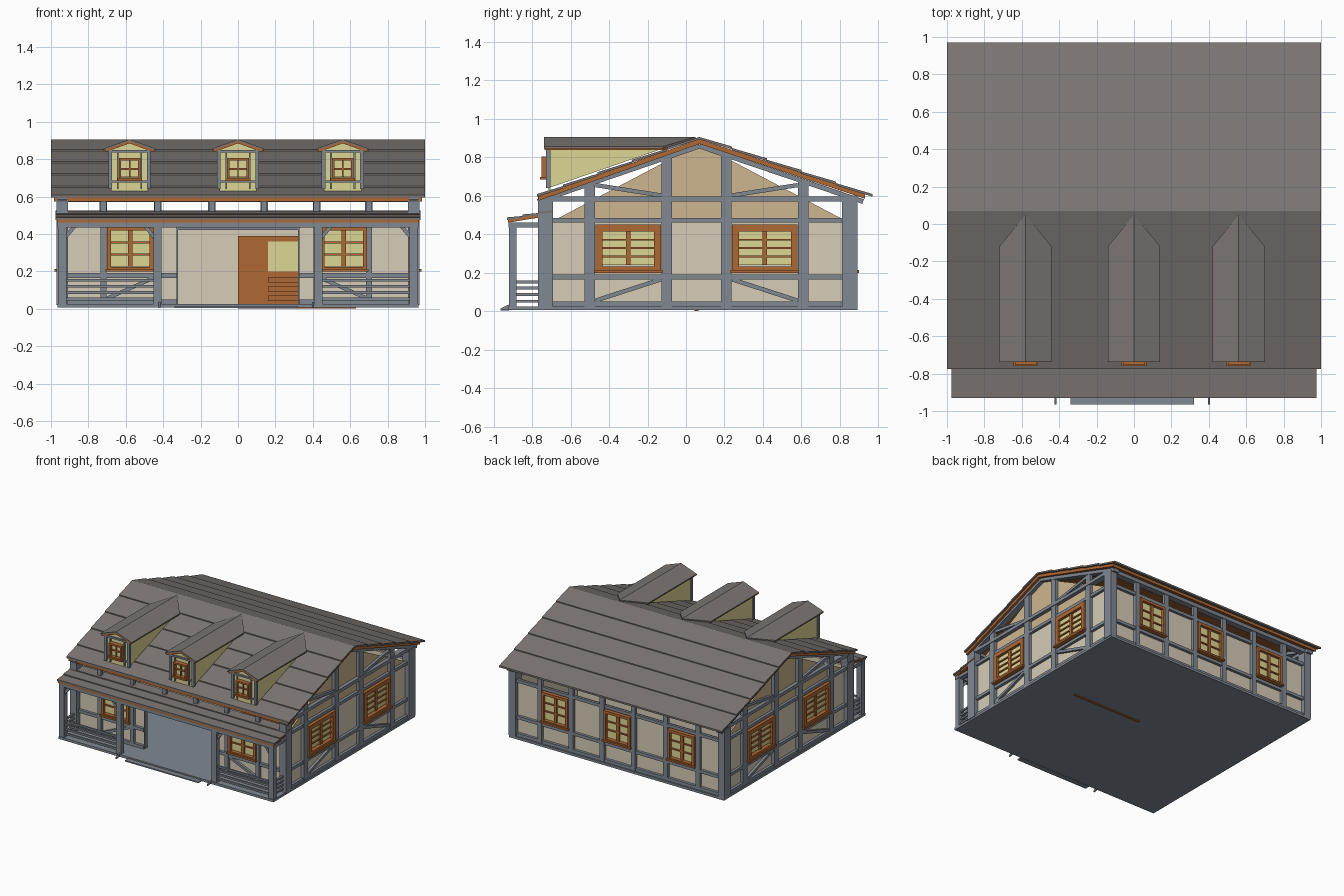
import bpy, bmesh
from mathutils import Vector

if "Cube" in bpy.data.objects:
    bpy.data.objects.remove(bpy.data.objects["Cube"])

def mat(name, c):
    m = bpy.data.materials.new(name)
    m.diffuse_color = (*c, 1)
    m.use_nodes = True
    m.node_tree.nodes["Principled BSDF"].inputs["Base Color"].default_value = m.diffuse_color
    return m

TIMBER = mat("timber", (0.22, 0.25, 0.29))
PLASTER = mat("plaster", (0.68, 0.61, 0.48))
TAN = mat("gable_tan", (0.61, 0.47, 0.28))
WOOD = mat("orange_wood", (0.43, 0.14, 0.035))
GLOW = mat("pane", (0.73, 0.67, 0.30))
ROOF = mat("roof", (0.20, 0.18, 0.17))

# A solid is (polygon, extrusion vector)
def box(x0, x1, y0, y1, z0, z1):
    return ([(x0, y0, z0), (x1, y0, z0), (x1, y1, z0), (x0, y1, z0)], (0, 0, z1 - z0))

def bar(u0, z0, u1, z1, w, d0, d1):
    """slanted bar in the u-z plane, local axes u, d, z"""
    n = Vector((-(z1 - z0), 0, u1 - u0)).normalized() * w / 2
    a, b, v = Vector((u0, d0, z0)), Vector((u1, d0, z1)), (0, d1 - d0, 0)
    return ([a - n, b - n, b + n, a + n], v)

def xprism(prof, x0, x1):
    return ([(x0, y, z) for y, z in prof], (x1 - x0, 0, 0))

def obj(name, solids, material, f=lambda u, d, z: (u, d, z)):
    bm = bmesh.new()
    for pts, vec in solids:
        lo = [bm.verts.new(f(*p)) for p in pts]
        hi = [bm.verts.new(f(*(Vector(p) + Vector(vec)))) for p in pts]
        n = len(lo)
        bm.faces.new(lo[::-1])
        bm.faces.new(hi)
        for i in range(n):
            bm.faces.new((lo[i], lo[(i + 1) % n], hi[(i + 1) % n], hi[i]))
    bmesh.ops.recalc_face_normals(bm, faces=bm.faces[:])
    me = bpy.data.meshes.new(name)
    bm.to_mesh(me)
    bm.free()
    me.materials.append(material)
    o = bpy.data.objects.new(name, me)
    bpy.context.collection.objects.link(o)
    return o

def window(name, f, u, w, z0, z1, cols, rows, t=0.022):
    h = w / 2
    obj(name + "_panes", [box(u - h + t, u + h - t, 0, 0.012, z0 + t, z1 - t)], GLOW, f)
    s = [box(u - h, u - h + t, 0, 0.035, z0, z1), box(u + h - t, u + h, 0, 0.035, z0, z1),
         box(u - h, u + h, 0, 0.035, z1 - t, z1), box(u - h, u + h, 0, 0.035, z0, z0 + t * .8),
         box(u - h - .008, u + h + .008, 0, 0.045, z0 - .006, z0 + .008)]
    for i in range(1, cols):
        x = u - h + w * i / cols
        m = 0.012 if i * 2 == cols and w > .15 else 0.004
        s.append(box(x - m, x + m, 0, 0.024, z0 + t, z1 - t))
    for j in range(1, rows):
        z = z0 + t + (z1 - z0 - 2 * t) * j / rows
        s.append(box(u - h + t, u + h - t, 0, 0.022, z - .005, z + .005))
    obj(name + "_frame", s, WOOD, f)

# Wall frames: local (u along wall, d outward, z)
front = lambda u, d, z: (u, -0.725 - d, z)
back = lambda u, d, z: (u, 0.855 + d, z)
right = lambda u, d, z: (0.935 + d, u, z)
left = lambda u, d, z: (-0.935 - d, u, z)

# Floor and entrance step
obj("floor_slab", [box(-.965, .965, -.925, .89, .006, .025)], TIMBER)
obj("entrance_step", [box(-.34, .32, -.965, -.92, 0.004, .014)], TIMBER)
obj("step_stringers", [xprism([(-.965, 0.004), (-.965, .014), (-.92, .035), (-.92, .01)], x - .005, x + .005)
                       for x in (-.42, .40)], TIMBER)

# Corner posts
obj("corner_posts", [box(min(s * .91, s * .97), max(s * .91, s * .97), a, b, .02, .58)
                     for s in (-1, 1) for a, b in ((-.77, -.69), (.81, .89))], TIMBER)

# Side walls with gables
for name, f in (("right", right), ("left", left)):
    obj(name + "_wall", [box(-.74, .87, -.015, 0, .02, .48)], PLASTER, f)
    obj(name + "_gable", [([(-.67, -.012, .48), (.81, -.012, .48), (.07, -.012, .87)], (0, .012, 0))], TAN, f)
    s = [box(u - .027, u + .027, 0, .025, .02, t)
         for u, t in ((-.50, .655), (-.10, .80), (.21, .82), (.61, .67))]
    s += [box(-.76, .88, 0, .022, a, b) for a, b in ((.025, .05), (.165, .19), (.46, .485))]
    s += [box(-.77, .89, -.02, .03, .57, .597)]
    s += [bar(-.47, .055, -.13, .165, .022, 0, .02), bar(.24, .165, .58, .055, .022, 0, .02),
          bar(-.47, .655, -.12, .60, .022, 0, .02), bar(.23, .60, .58, .655, .022, 0, .02)]
    s += [bar(-.77, .555 + .015, .07, .858, .025, -.02, .03), bar(.07, .858, .92, .57, .025, -.02, .03)]
    obj(name + "_framing", s, TIMBER, f)
    for i, u in enumerate((-.30, .41)):
        window(f"{name}_window_{i}", f, u, .34, .205, .45, 2, 4, .035)

# Back wall
obj("back_wall", [box(-.94, .94, -.015, 0, .02, .48)], PLASTER, back)
BAYS = (-.72, -.43, -.14, .14, .42, .70)
s = [box(u - .02, u + .02, 0, .025, .02, .58) for u in BAYS]
s += [box(-.95, .95, 0, .022, a, b) for a, b in ((.025, .05), (.165, .19), (.46, .485))]
obj("back_framing", s + [box(-.965, .965, -.02, .03, .57, .6)], TIMBER, back)
for i, u in enumerate((-.575, 0, .56)):
    window(f"back_window_{i}", back, u, .24, .205, .45, 2, 3)

# Front wall with wide opening
obj("front_wall", [box(-.94, -.325, -.015, 0, .02, .48), box(.325, .94, -.015, 0, .02, .48),
                   box(-.325, .325, -.015, 0, .42, .48)], PLASTER, front)
s = [box(u - .016, u + .016, 0, .025, .02 if abs(u) > .2 else .45, .58) for u in BAYS]
s += [box(a, b, 0, .022, z, z + .025) for a, b in ((-.95, -.325), (.325, .95)) for z in (.025, .165)]
s += [box(-.95, .95, 0, .022, .46, .485), box(-.97, .97, -.02, .03, .57, .6),
      box(-.33, -.32, -.02, .01, .02, .43), box(.32, .33, -.02, .01, .02, .43),
      box(-.33, .33, -.02, .01, .42, .435)]
s += [bar(-.70, .055, -.45, .165, .02, 0, .02), bar(.44, .165, .69, .055, .02, 0, .02)]
obj("front_framing", s, TIMBER, front)
for i, u in enumerate((-.575, .565)):
    window(f"front_window_{i}", front, u, .25, .205, .44, 2, 3)

# Inner partition with sliding door
obj("inner_wall", [box(-.93, .93, .065, .08, .02, .48)], PLASTER)
obj("inner_door", [box(0, .63, .045, .064, 0, .39)], WOOD)
obj("inner_door_pane", [box(.16, .47, .04, .046, .20, .36)], GLOW)
obj("inner_door_slats", [box(.16, .47, .035, .046, z, z + .03) for z in (.04, .09, .14)], WOOD)

# Main roof: overlapping board rows over an orange lining
RY, RZ = .07, .905
def roof_z(y):
    return RZ - (.36 * (RY - y) if y < RY else .338 * (y - RY))

def rows(ys, zf):
    return [[(a, zf(a)), (b, zf(b) + .008), (b, zf(b) - .006), (a, zf(a) - .012)]
            for a, b in zip(ys, ys[1:])]

for name, ys in (("front", [RY, -.10, -.28, -.46, -.64, -.775]), ("back", [RY, .24, .42, .60, .78, .97])):
    obj(name + "_roof_boards", [xprism(p, -1, 1) for p in rows(ys, roof_z)], ROOF)
    e = ys[-1] * .99 if ys[-1] < 0 else .93
    obj(name + "_roof_lining", [xprism([(RY, RZ - .011), (e, roof_z(e) - .005),
                                        (e, roof_z(e) - .03), (RY, RZ - .036)], -.985, .985)], WOOD)

# Dormers
for i, cx in enumerate((-.58, 0, .56)):
    n = f"dormer_{i}"
    f = lambda u, d, z, cx=cx: (cx + u, -.715 - d, z)
    walls = [xprism([(-.715, .64), (-.715, .855), (-.09, .855)], cx + s * .10 - .005, cx + s * .10 + .005)
             for s in (-1, 1)]
    walls += [([(cx - .10, -.715, .63), (cx + .10, -.715, .63), (cx + .10, -.715, .85),
                (cx, -.715, .89), (cx - .10, -.715, .85)], (0, .01, 0))]
    obj(n + "_walls", walls, GLOW)
    obj(n + "_framing", [box(s * .103 - .01, s * .103 + .01, -.01, .012, .64, .85) for s in (-1, 1)]
        + [box(s * .063 - .005, s * .063 + .005, 0, .01, .64, .84) for s in (-1, 1)]
        + [box(-.11, .11, 0, .012, .835, .848), box(-.11, .11, 0, .01, .675, .685)], TIMBER, f)
    window(n + "_window", f, 0, .115, .69, .805, 2, 2, .013)
    top, trim = [], []
    for s in (-1, 1):
        top.append(([(cx, -.738, .896), (cx + s * .14, -.738, .846),
                     (cx + s * .14, -.12, .846), (cx, .05, .896)], (0, 0, .01)))
        trim.append(([(cx, -.735, .884), (cx + s * .13, -.735, .837),
                      (cx + s * .13, -.12, .837), (cx, .02, .884)], (0, 0, .0125)))
    obj(n + "_roof", top, ROOF)
    obj(n + "_roof_trim", trim, WOOD)

# Porch roof
porch_z = lambda y: .525 + .19 * (y + .69)
obj("porch_roof", [xprism(p, -.975, .975) for p in rows([-.69, -.77, -.85, -.93], porch_z)], ROOF)
obj("porch_roof_trim", [xprism([(-.925, .46), (-.925, .477), (-.70, .515), (-.70, .497)], -.968, .968)], WOOD)

# Porch posts, beams and brackets
PX = (-.94, -.43, .43, .94)
s = [box(x - .022, x + .022, -.92, -.88, .02, .44) for x in PX]
s += [box(-.965, .965, -.922, -.878, .435, .462)]
s += [box(x - .02, x + .02, -.9, -.73, .435, .46) for x in PX]
for x, sides in zip(PX, ((1,), (-1,), (1,), (-1,))):
    s += [bar(x + k * .015, .38, x + k * .065, .44, .02, -.91, -.89) for k in sides]
obj("porch_frame", s, TIMBER)

# Porch railings, front and ends
s = [box(a, b, -.908, -.893, z, z + .014) for a, b in ((-.93, -.44), (.44, .93))
     for z in (.045, .08, .113, .145)]
s += [box(x - .008, x + .008, -.9, -.75, z, z + .014) for x in (-.94, .94) for z in (.045, .08, .113, .145)]
obj("porch_railings", s, TIMBER)
